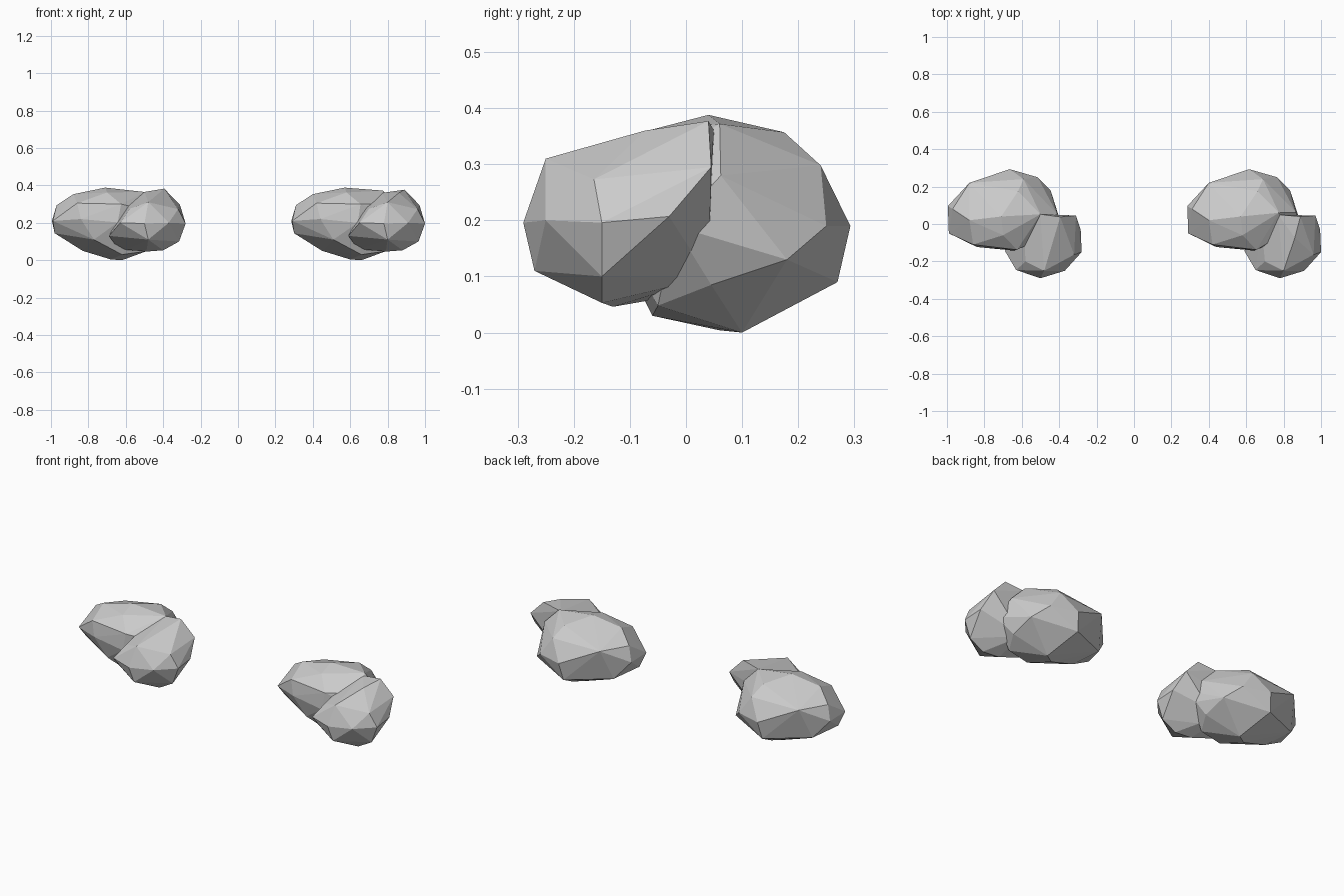
import bpy, bmesh

if "Cube" in bpy.data.objects:
    bpy.data.objects.remove(bpy.data.objects["Cube"])

# Corner points of the two convex lumps that make one rock
BIG = [(.57, .04, .388), (.40, .02, .353), (.40, .22, .29), (.615, .293, .19),
       (.765, .25, .19), (.834, .18, .13), (.866, .062, .28), (.775, .06, .372),
       (.66, .175, .357), (.69, .24, .298), (.60, .27, .09), (.84, .045, .085),
       (.66, .10, 0), (.60, .06, .004), (.45, .05, .05), (.285, .096, .21),
       (.30, .0, .144), (.31, .08, .294), (.29, -.05, .21), (.44, -.123, .22),
       (.42, -.11, .305), (.655, -.138, .30), (.64, -.142, .20), (.51, -.10, .11),
       (.78, -.064, .30), (.90, -.02, .19), (.66, -.06, .03), (.79, -.05, .048),
       (.58, -.06, .362), (.36, .15, .115)]
SMALL = [(.89, .04, .377), (.97, .045, .295), (.995, -.03, .207), (1.0, -.15, .196),
         (.965, -.15, .10), (.78, .04, .098), (.80, -.25, .31), (.96, -.164, .273),
         (.78, -.29, .196), (.91, -.25, .20), (.65, -.246, .20), (.59, -.144, .13),
         (.80, -.27, .11), (.88, -.15, .053), (.79, -.13, .046), (.70, -.20, .275),
         (.86, -.073, .36), (.77, .05, .36), (.68, .0, .30), (.64, -.05, .06)]
MID = .64


def lump(name, points, side):
    bm = bmesh.new()
    for x, y, z in points:
        bm.verts.new((x - MID, y, z))
    res = bmesh.ops.convex_hull(bm, input=bm.verts)
    junk = {g for g in res["geom_interior"] + res["geom_unused"]
            if isinstance(g, bmesh.types.BMVert)}
    bmesh.ops.delete(bm, geom=list(junk), context='VERTS')
    bmesh.ops.recalc_face_normals(bm, faces=bm.faces)
    mesh = bpy.data.meshes.new(name)
    bm.to_mesh(mesh)
    bm.free()
    ob = bpy.data.objects.new(name, mesh)
    ob.location.x = side * MID
    bpy.context.collection.objects.link(ob)
    return ob


def rock(name, side, keep):
    body = lump(name, BIG, side)
    knob = lump(name + "_knob", SMALL, side)
    # Fuse both lumps into one surface
    mod = body.modifiers.new("fuse", 'BOOLEAN')
    mod.operation = 'UNION'
    mod.solver = 'EXACT'
    mod.object = knob
    if keep < 1:
        dec = body.modifiers.new("simplify", 'DECIMATE')
        dec.ratio = keep
    # Bake the result and drop the helper
    bpy.context.view_layer.update()
    deps = bpy.context.evaluated_depsgraph_get()
    body_mesh = bpy.data.meshes.new_from_object(body.evaluated_get(deps))
    body.modifiers.clear()
    body.data = body_mesh
    bpy.data.objects.remove(knob)


# Detailed rock on the right, simplified copy on the left
rock("rock_detailed", 1, 1)
rock("rock_simple", -1, .7)
